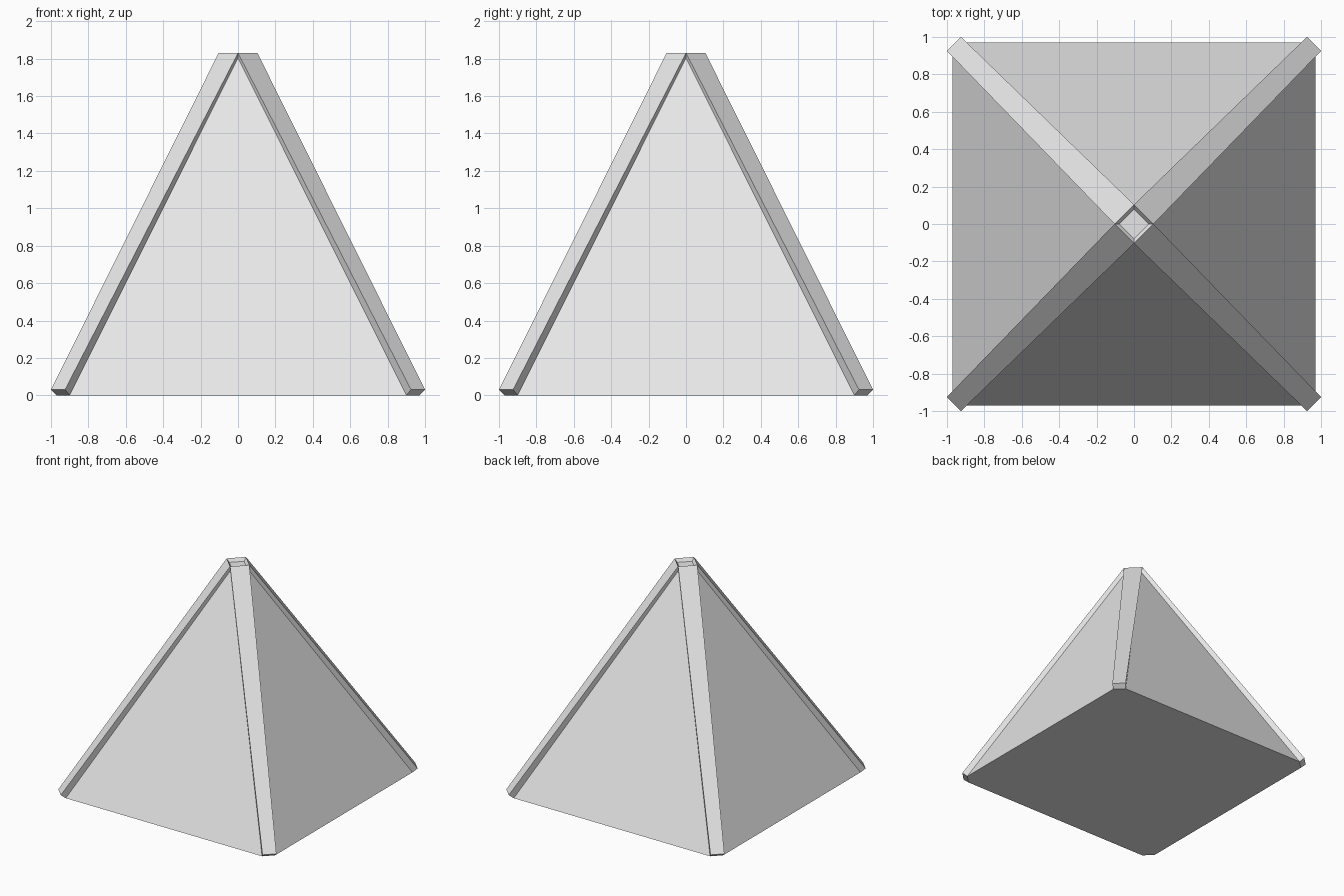
import bpy, bmesh, math
from mathutils import Matrix, Vector

cube = bpy.data.objects.get("Cube")
if cube:
    bpy.data.objects.remove(cube, do_unlink=True)

mat = bpy.data.materials.new("pale_grey")
mat.use_nodes = True
colour = (0.8, 0.8, 0.8, 1)
mat.diffuse_color = colour
mat.node_tree.nodes["Principled BSDF"].inputs["Base Color"].default_value = colour

# One corner: foot of the beam (inner and outer edges) and its top points
corner = {
    "in_l": (0.9, -0.97, 0),
    "in_r": (0.97, -0.9, 0),
    "out_l": (0.925, -1, 0.03),
    "out_r": (1, -0.925, 0.03),
    "in_top": (0, -0.08, 1.803),
    "out_top": (0, -0.104, 1.83),
}

bm = bmesh.new()
turns = []
for k in range(4):
    rot = Matrix.Rotation(k * math.pi / 2, 3, 'Z')
    turns.append({name: bm.verts.new(rot @ Vector(p)) for name, p in corner.items()})

for k, c in enumerate(turns):
    prev, nxt = turns[k - 1], turns[(k + 1) % 4]
    # sloping side panel
    bm.faces.new((prev["in_r"], c["in_l"], c["in_top"]))
    # raised corner beam: outer face, foot, two side walls
    bm.faces.new((c["out_l"], c["out_r"], nxt["out_top"], c["out_top"]))
    bm.faces.new((c["in_l"], c["in_r"], c["out_r"], c["out_l"]))
    bm.faces.new((c["in_l"], c["out_l"], c["out_top"], c["in_top"]))
    bm.faces.new((c["out_r"], c["in_r"], nxt["in_top"], nxt["out_top"]))
    # wall of the shallow recess at the tip
    bm.faces.new((c["out_top"], nxt["out_top"], nxt["in_top"], c["in_top"]))

# recess floor and underside
bm.faces.new([c["in_top"] for c in turns])
bm.faces.new([c[n] for c in reversed(turns) for n in ("in_r", "in_l")])

mesh = bpy.data.meshes.new("beamed_pyramid")
bm.to_mesh(mesh)
bm.free()
mesh.materials.append(mat)
bpy.context.collection.objects.link(bpy.data.objects.new("beamed_pyramid", mesh))
